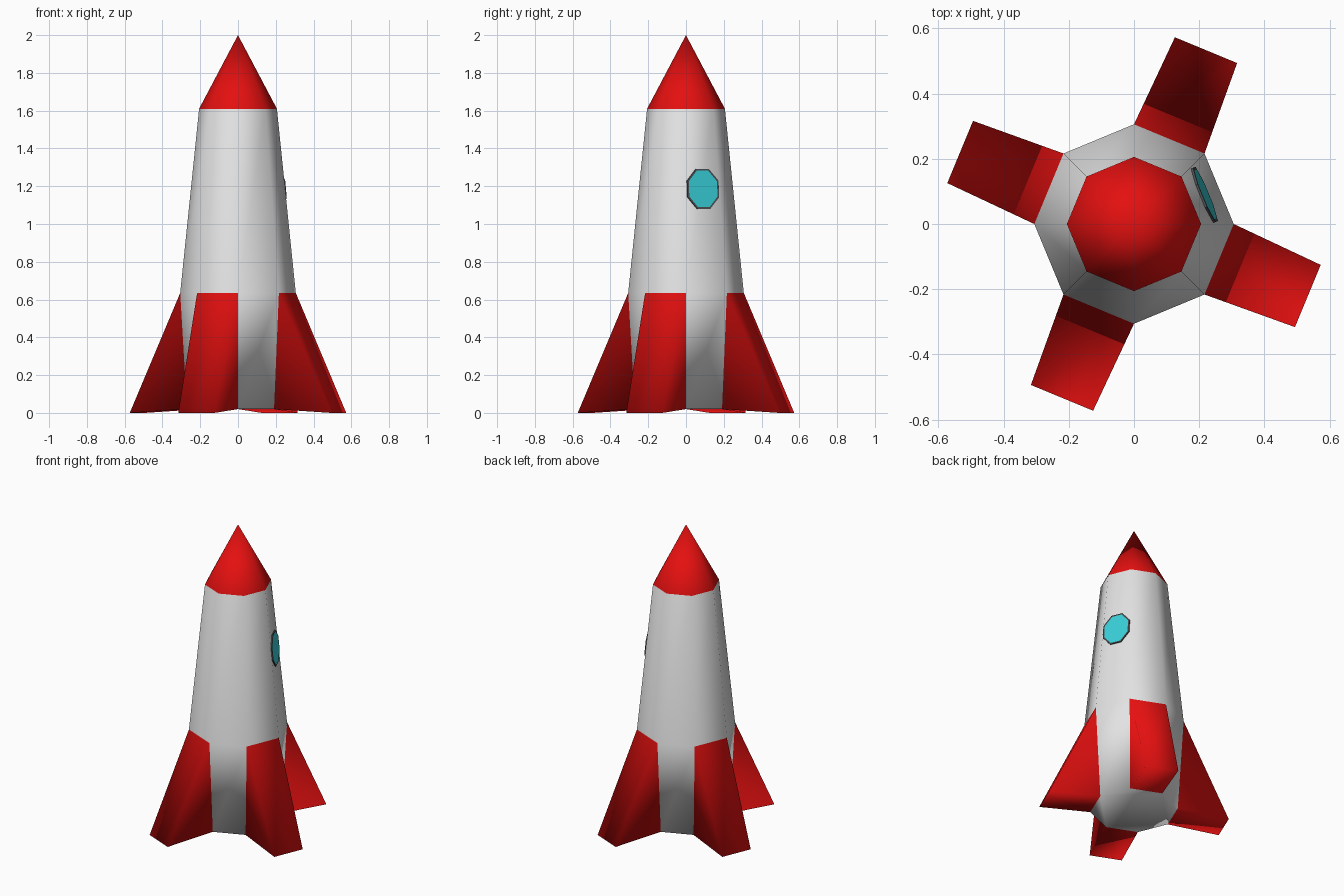
import bpy, bmesh
from math import cos, sin, radians
from mathutils import Vector, Matrix

if "Cube" in bpy.data.objects:
    bpy.data.objects.remove(bpy.data.objects["Cube"], do_unlink=True)


def material(name, rgb):
    m = bpy.data.materials.new(name)
    m.use_nodes = True
    colour = (*rgb, 1)
    m.diffuse_color = colour
    m.node_tree.nodes["Principled BSDF"].inputs["Base Color"].default_value = colour
    return m


def make_object(name, bm, mats):
    mesh = bpy.data.meshes.new(name)
    bm.to_mesh(mesh)
    bm.free()
    for m in mats:
        mesh.materials.append(m)
    ob = bpy.data.objects.new(name, mesh)
    bpy.context.collection.objects.link(ob)
    return ob


white = material("hull_white", (0.77, 0.77, 0.77))
red = material("bright_red", (0.78, 0.005, 0.005))
glass = material("window_cyan", (0.04, 0.63, 0.70))
grey = material("frame_grey", (0.07, 0.08, 0.085))

SIDES = 8
STEP = 360 / SIDES
PROFILE = [(0.27, 0.02), (0.306, 0.635), (0.206, 1.61)]  # radius, height


def polar(r, deg, z):
    return Vector((r * cos(radians(deg)), r * sin(radians(deg)), z))


# Hull: stacked eight-sided rings closed by a pointed nose
bm = bmesh.new()
rings = [[bm.verts.new(polar(r, i * STEP, z)) for i in range(SIDES)] for r, z in PROFILE]
tip = bm.verts.new((0, 0, 2))
bm.faces.new(reversed(rings[0]))
lower_panels = []
for i in range(SIDES):
    j = (i + 1) % SIDES
    for low, high in zip(rings, rings[1:]):
        panel = bm.faces.new((low[i], low[j], high[j], high[i]))
        if low is rings[0]:
            lower_panels.append(panel)
    bm.faces.new((rings[-1][i], rings[-1][j], tip)).material_index = 1

# Fins: every other lower panel pulled out at its foot into a wedge
for i in range(1, SIDES, 2):
    panel = lower_panels[i]
    outward = polar(0.328, (i + 0.5) * STEP, -0.02)
    fin = bmesh.ops.extrude_discrete_faces(bm, faces=[panel])["faces"][0]
    for v in fin.verts:
        if v.co.z < 0.3:
            v.co += outward
    fin.material_index = 1
    for edge in fin.edges:
        for side in edge.link_faces:
            side.material_index = 1
bmesh.ops.remove_doubles(bm, verts=bm.verts, dist=0.0005)
bmesh.ops.recalc_face_normals(bm, faces=bm.faces)
for f in bm.faces:
    f.smooth = True
make_object("rocket_hull", bm, [white, red])

# Window: thin eight-sided plate with an inset pane, lying on an upper panel
(r0, z0), (r1, z1) = PROFILE[1:]
height = 1.185
radius = r0 + (r1 - r0) * (height - z0) / (z1 - z0)
across = polar(1, STEP / 2 + 90, 0)
up = (polar(r1 * cos(radians(STEP / 2)), STEP / 2, z1)
      - polar(r0 * cos(radians(STEP / 2)), STEP / 2, z0)).normalized()
normal = across.cross(up)
centre = polar(radius * cos(radians(STEP / 2)), STEP / 2, height)

bm = bmesh.new()
corner = 1 / cos(radians(STEP / 2))
outline = [polar(corner, (k + 0.5) * STEP, 0) for k in range(SIDES)]
plate = bm.faces.new([bm.verts.new((p.x * 0.09, p.y * 0.106, 0)) for p in outline])
front = bmesh.ops.extrude_discrete_faces(bm, faces=[plate])["faces"][0]
bmesh.ops.translate(bm, verts=front.verts, vec=(0, 0, 0.007))
bmesh.ops.inset_individual(bm, faces=[front], thickness=0.01)
front.material_index = 1
window = make_object("window", bm, [grey, glass])
window.matrix_world = Matrix.Translation(centre) @ Matrix((across, up, normal)).transposed().to_4x4()
